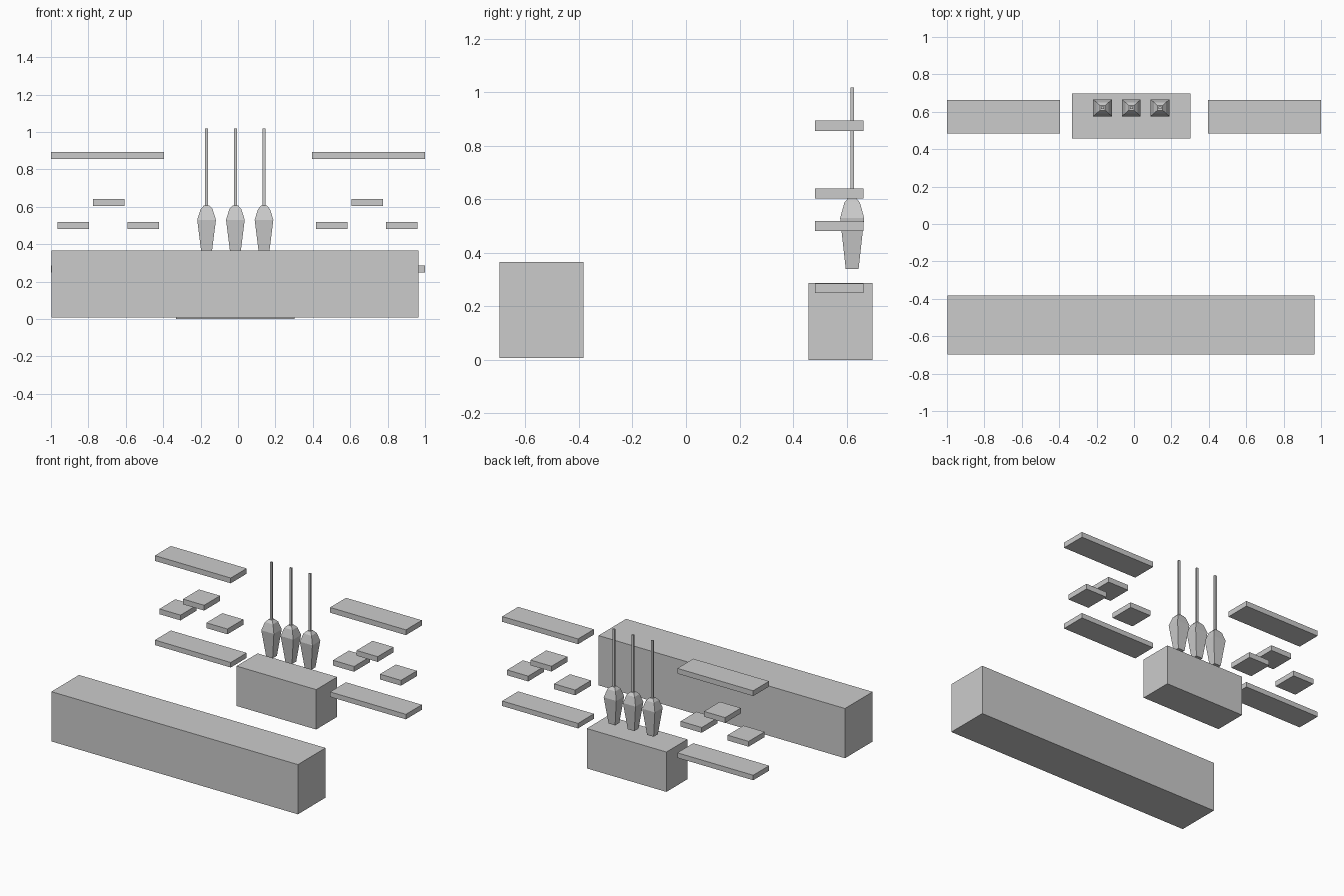
import bpy, bmesh

if "Cube" in bpy.data.objects:
    bpy.data.objects.remove(bpy.data.objects["Cube"])


def make(name, bm):
    bmesh.ops.recalc_face_normals(bm, faces=bm.faces)
    mesh = bpy.data.meshes.new(name)
    bm.to_mesh(mesh)
    bm.free()
    obj = bpy.data.objects.new(name, mesh)
    bpy.context.collection.objects.link(obj)
    return obj


def box(name, x, y, z):
    bm = bmesh.new()
    bmesh.ops.create_cube(bm, size=1)
    for v in bm.verts:
        v.co = [a[0] + (c + 0.5) * (a[1] - a[0]) for c, a in zip(v.co, (x, y, z))]
    return make(name, bm)


def square_loft(name, cx, cy, profile):
    """Stack rectangular rings given as (half width, half depth, z)."""
    bm = bmesh.new()
    rings = [[bm.verts.new((cx + sx * w, cy + sy * d, z))
              for sx, sy in ((-1, -1), (1, -1), (1, 1), (-1, 1))]
             for w, d, z in profile]
    for a, b in zip(rings, rings[1:]):
        for i in range(4):
            j = (i + 1) % 4
            bm.faces.new((a[i], a[j], b[j], b[i]))
    bm.faces.new(rings[0][::-1])
    bm.faces.new(rings[-1])
    return make(name, bm)


# Counters
box("front_counter", (-0.998, 0.965), (-0.697, -0.383), (0.008, 0.366))
box("back_counter", (-0.332, 0.302), (0.458, 0.697), (0, 0.287))

# Wall shelves and small staggered ledges
DEPTH = (0.483, 0.664)
for side, x0 in (("left", -1.0), ("right", 0.395)):
    box(side + "_upper_shelf", (x0, x0 + 0.604), DEPTH, (0.856, 0.894))
    box(side + "_lower_shelf", (x0, x0 + 0.604), DEPTH, (0.25, 0.286))
    for i, (dx, z) in enumerate(((0.036, 0.482), (0.224, 0.603), (0.41, 0.482))):
        dx -= 0.013 if side == "right" else 0
        box(f"{side}_ledge_{i + 1}", (x0 + dx, x0 + dx + 0.168), DEPTH, (z, z + 0.038))

# Hanging lamps: tapered four-sided shades on thin square rods
SHADE = [(0.026, 0.024, 0.34), (0.05, 0.045, 0.53), (0.032, 0.029, 0.588), (0.014, 0.013, 0.607)]
for i, x in enumerate((-0.168, -0.014, 0.139)):
    square_loft(f"lamp_shade_{i + 1}", x, 0.621, SHADE)
    square_loft(f"lamp_rod_{i + 1}", x, 0.621, [(0.008, 0.006, 0.6), (0.008, 0.006, 1.018)])
